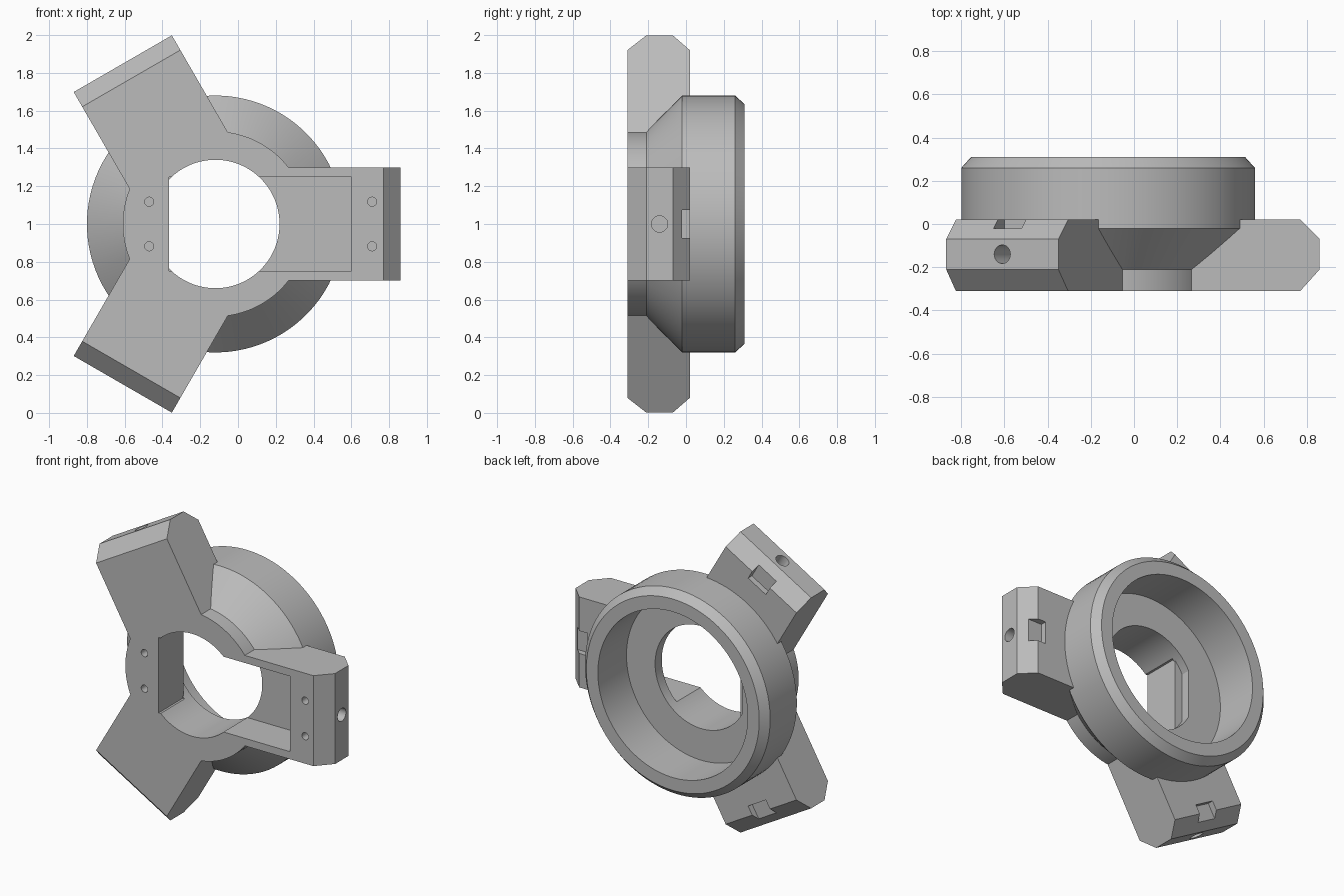
import bpy, bmesh, math
from mathutils import Matrix, Vector

if "Cube" in bpy.data.objects:
    bpy.data.objects.remove(bpy.data.objects["Cube"], do_unlink=True)

AXIS = Matrix.Translation((-0.12, 0, 1.0))   # bore axis runs along y
FRONT, SEGMENTS = -0.31, 96

grey = bpy.data.materials.new("plain_grey")
grey.use_nodes = True
colour = (0.5, 0.5, 0.5, 1)
grey.diffuse_color = colour
grey.node_tree.nodes["Principled BSDF"].inputs["Base Color"].default_value = colour


def loft(name, rings, angle=0):
    """Closed solid through rings of points, turned about the bore axis."""
    bm = bmesh.new()
    loops = [[bm.verts.new(p) for p in ring] for ring in rings]
    n = len(loops[0])
    for a, b in zip(loops, loops[1:]):
        for i in range(n):
            bm.faces.new((a[i], a[(i + 1) % n], b[(i + 1) % n], b[i]))
    bm.faces.new(loops[0])
    bm.faces.new(loops[-1])
    bmesh.ops.recalc_face_normals(bm, faces=bm.faces)
    bm.transform(AXIS @ Matrix.Rotation(-angle, 4, 'Y'))
    mesh = bpy.data.meshes.new(name)
    bm.to_mesh(mesh)
    bm.free()
    mesh.materials.append(grey)
    ob = bpy.data.objects.new(name, mesh)
    bpy.context.collection.objects.link(ob)
    return ob


def circle(r, y, x=0, z=0, n=SEGMENTS, flat=-9):
    """Circle facing the front, optionally clipped by a flat on its right."""
    turns = [math.tau * (i + 0.5) / n for i in range(n)]
    pts = [Vector((x + r * math.cos(t), y, z + r * math.sin(t))) for t in turns]
    if flat <= -r:
        return pts
    h = math.sqrt(r * r - flat * flat)
    kept = [p for p in pts if p.x > flat + 0.002]
    split = next(i for i, p in enumerate(kept) if p.z < 0)
    return kept[:split] + [Vector((flat, y, h)), Vector((flat, y, -h))] + kept[split:]


def box(name, x, y, z, angle=0):
    rings = [[(x[0], v, z[0]), (x[1], v, z[0]), (x[1], v, z[1]), (x[0], v, z[1])] for v in y]
    return loft(name, rings, angle)


def combine(target, tool, operation):
    mod = target.modifiers.new(operation, 'BOOLEAN')
    mod.operation, mod.solver, mod.object = operation, 'EXACT', tool
    bpy.context.view_layer.objects.active = target
    bpy.ops.object.modifier_apply(modifier=mod.name)
    bpy.data.objects.remove(tool, do_unlink=True)


# Round housing: front disc, cone, drum and rear chamfer
profile = [(0.49, FRONT), (0.49, -0.21), (0.68, -0.02), (0.68, 0.26), (0.635, 0.31)]
housing = loft("three_arm_housing", [circle(r, y) for r, y in profile])

# Three arms with bevelled ends
arm_profile = [(0.1, FRONT), (0.89, FRONT), (0.98, -0.21), (0.98, -0.07), (0.89, 0.02), (0.1, 0.02)]
angles = [0, math.tau / 3, -math.tau / 3]
for a in angles:
    arm = loft("arm", [[(r, y, w) for r, y in arm_profile] for w in (-0.3, 0.3)], a)
    combine(housing, arm, 'UNION')

# Rear counterbore and the flat-sided through hole
cuts = [
    loft("counterbore", [circle(0.55, 0.01), circle(0.55, 0.5)]),
    loft("rear_hole", [circle(0.34, y, flat=-0.30) for y in (-0.05, 0.2)]),
    loft("front_hole", [circle(0.34, y, flat=-0.245) for y in (-0.5, 0.1)]),
    box("front_pocket", (-0.245, 0.72), (-0.5, -0.06), (-0.25, 0.25)),
]

# Arm end holes and rear notches
for a in angles:
    ends = [[(x, p.x - 0.14, p.z) for p in circle(0.043, 0, n=32)] for x in (0.8, 1.1)]
    cuts.append(loft("end_hole", ends, a))
    cuts.append(box("rear_notch", (0.83, 1.1), (-0.02, 0.1), (-0.075, 0.075), a))

# Small screw holes in the front face
for x in (-0.35, 0.83):
    for z in (-0.118, 0.118):
        cuts.append(loft("screw_hole", [circle(0.024, y, x, z, 24) for y in (-0.5, -0.2)]))

for cut in cuts:
    combine(housing, cut, 'DIFFERENCE')

bpy.ops.object.select_all(action='DESELECT')
housing.select_set(True)
bpy.context.view_layer.objects.active = housing
bpy.ops.object.shade_smooth_by_angle(angle=math.radians(25))
